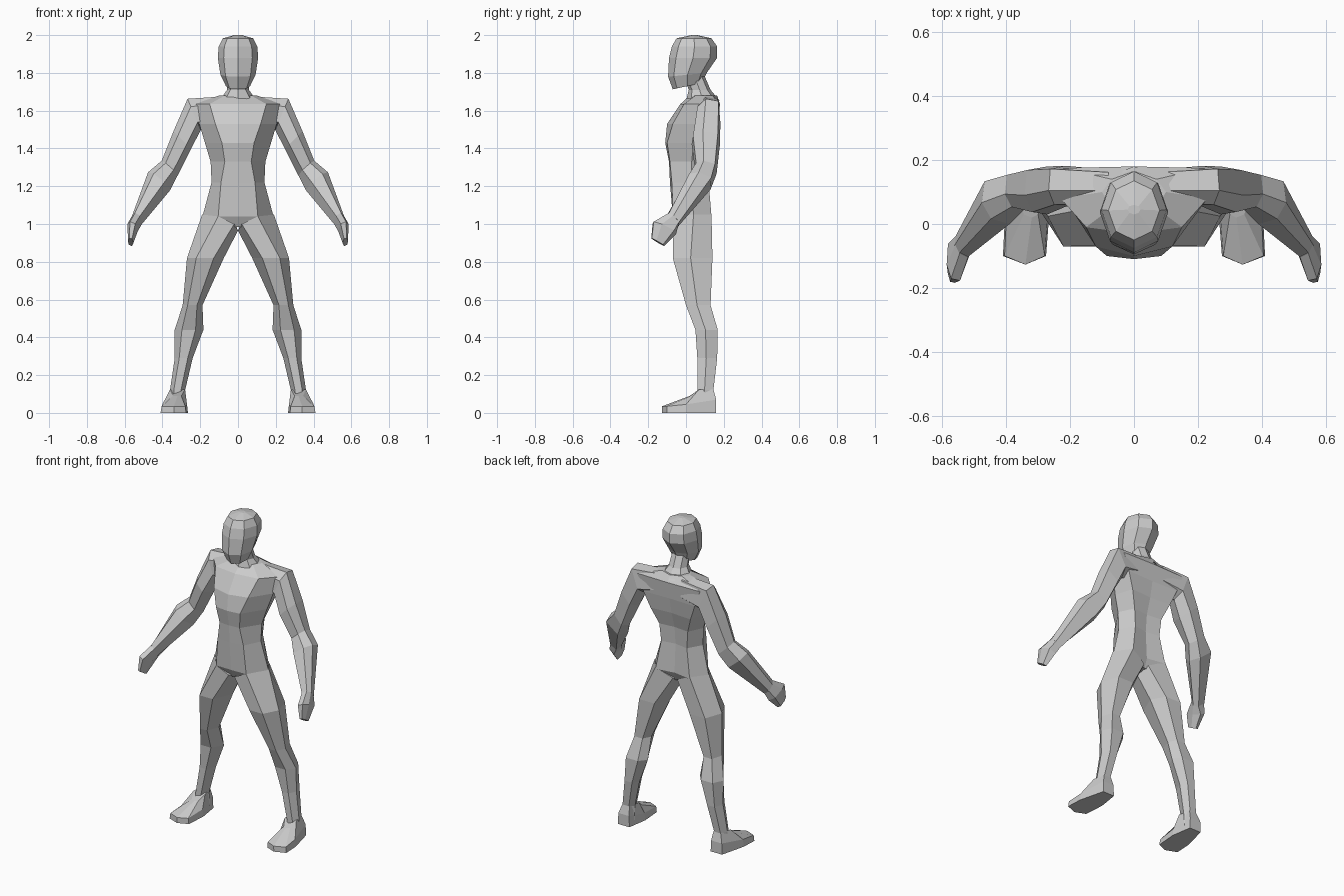
import bpy, bmesh, math
from mathutils import Vector


def loft(name, rings):
    """Skin a list of equal-length point rings and cap both ends."""
    bm = bmesh.new()
    vs = [[bm.verts.new(p) for p in r] for r in rings]
    n = len(rings[0])
    for a, b in zip(vs, vs[1:]):
        for i in range(n):
            j = (i + 1) % n
            bm.faces.new((a[i], a[j], b[j], b[i]))
    bm.faces.new(vs[0][::-1])
    bm.faces.new(vs[-1])
    bmesh.ops.recalc_face_normals(bm, faces=bm.faces[:])
    me = bpy.data.meshes.new(name)
    bm.to_mesh(me)
    bm.free()
    ob = bpy.data.objects.new(name, me)
    bpy.context.collection.objects.link(ob)
    return ob


def pair(name, rings):
    """Build a limb on the +x side and its mirrored twin."""
    for side, s in (("left", 1), ("right", -1)):
        loft(f"{side}_{name}", [[(s * p[0], p[1], p[2]) for p in r] for r in rings])


def oval(z, rx, y0, y1, n=8, tilt=0.0):
    """Oval ring centred on x = 0, optionally sloping along y."""
    cy, ry = (y0 + y1) / 2, (y1 - y0) / 2
    ring = []
    for i in range(n):
        a = 2 * math.pi * i / n - math.pi / 2
        x, y = rx * math.cos(a), ry * math.sin(a)
        ring.append((x, cy + y, z + tilt * y))
    return ring


# Torso: half outlines from front centre to back centre, mirrored across x
torso = [
    (0.985, [(0, -.045), (.02, -.04), (.05, .03), (.03, .09), (0, .095)]),
    (1.04, [(0, -.07), (.105, -.068), (.188, .04), (.12, .135), (0, .115)]),
    (1.22, [(0, -.085), (.09, -.075), (.14, .03), (.09, .12), (0, .105)]),
    (1.33, [(0, -.09), (.07, -.085), (.145, .03), (.10, .125), (0, .115)]),
    (1.43, [(0, -.11), (.085, -.10), (.175, .04), (.14, .155), (0, .145)]),
    (1.53, [(0, -.10), (.12, -.07), (.205, .06), (.18, .17), (0, .165)]),
    (1.635, [(0, -.03), (.15, -.01), (.23, .08), (.22, .175), (0, .18)]),
    (1.68, [(0, .02), (.07, .05), (.10, .10), (.07, .14), (0, .165)]),
]
rings = []
for z, half in torso:
    full = half + [(-x, y) for x, y in half[-2:0:-1]]
    rings.append([(x, y, z) for x, y in full])
loft("torso", rings)

# Neck and head
loft("neck", [oval(1.65, .10, .0, .18), oval(1.71, .058, .015, .13),
              oval(1.78, .055, -.01, .10)])
loft("head", [
    oval(1.73, .064, -.07, .085, tilt=.22),
    oval(1.79, .093, -.095, .11, tilt=.1),
    oval(1.88, .107, -.09, .165),
    oval(1.94, .102, -.075, .165),
    oval(1.983, .08, -.05, .135),
    oval(2.00, .02, .03, .06),
])

# Legs: six-sided sections as z, inner x, outer x, front y, back y
section = [(-.45, -1), (.5, -1), (1, -.1), (.6, 1), (-.5, 1), (-1, .2)]
leg = [
    (.82, .075, .27, -.07, .14),
    (.57, .188, .293, .0, .13),
    (.44, .183, .335, .05, .168),
    (.29, .24, .335, .06, .165),
    (.12, .28, .36, .06, .145),
    (.03, .28, .36, .06, .155),
]
# the hip opening follows the lower edge of the torso
rings = [[(.02, -.065, 1.0), (.105, -.068, 1.04), (.19, .04, 1.05),
          (.12, .135, 1.05), (.015, .11, 1.0), (.0, .03, .965)]]
for z, x0, x1, y0, y1 in leg:
    rx, ry = (x1 - x0) / 2, (y1 - y0) / 2
    rings.append([(x0 + rx + u * rx, y0 + ry + v * ry, z) for u, v in section])
pair("leg", rings)

# Feet: sole outline, upper edge, ankle opening
sole = [(.275, -.10), (.34, -.127), (.41, -.10), (.405, .0), (.365, .16), (.285, .16), (.265, .03)]
edge = [.035, .035, .035, .045, .07, .07, .045]
ankle = [(.30, .03), (.32, .02), (.345, .03), (.36, .07), (.345, .145), (.295, .145), (.28, .07)]
pair("foot", [
    [(x, y, 0) for x, y in sole],
    [(.335 + (x - .335) * .93, y, h) for (x, y), h in zip(sole, edge)],
    [(x, y, .125 if y > .05 else .09) for x, y in ankle],
])


def limb_ring(c, u, v):
    """Six-sided ring about c with half-axes u (outward) and v (backward)."""
    c, u, v = Vector(c), Vector(u), Vector(v)
    shape = [(1, -.2), (.85, .85), (-.5, 1), (-1, .1), (-.5, -1), (.5, -.9)]
    return [tuple(c + u * a + v * b) for a, b in shape]


# Arms, starting inside the torso so the shoulder line runs to the neck
pair("arm", [
    limb_ring((.08, .115, 1.60), (0, 0, .075), (0, .055, 0)),
    limb_ring((.232, .118, 1.58), (.035, 0, .083), (0, .064, 0)),
    limb_ring((.295, .105, 1.445), (.047, 0, .045), (0, .075, 0)),
    limb_ring((.362, .105, 1.295), (.042, 0, .038), (0, .057, -.01)),
    limb_ring((.418, .07, 1.225), (.058, .01, .045), (0, .065, -.02)),
    limb_ring((.535, -.07, 1.02), (.026, .01, .018), (0, .03, -.028)),
])

# Hands: flat mitten shapes
pair("hand", [
    limb_ring((.532, -.068, 1.025), (.026, .01, .018), (0, .03, -.028)),
    limb_ring((.558, -.115, .98), (.028, 0, .014), (0, .062, -.028)),
    limb_ring((.568, -.15, .905), (.014, 0, .004), (0, .034, -.02)),
])
